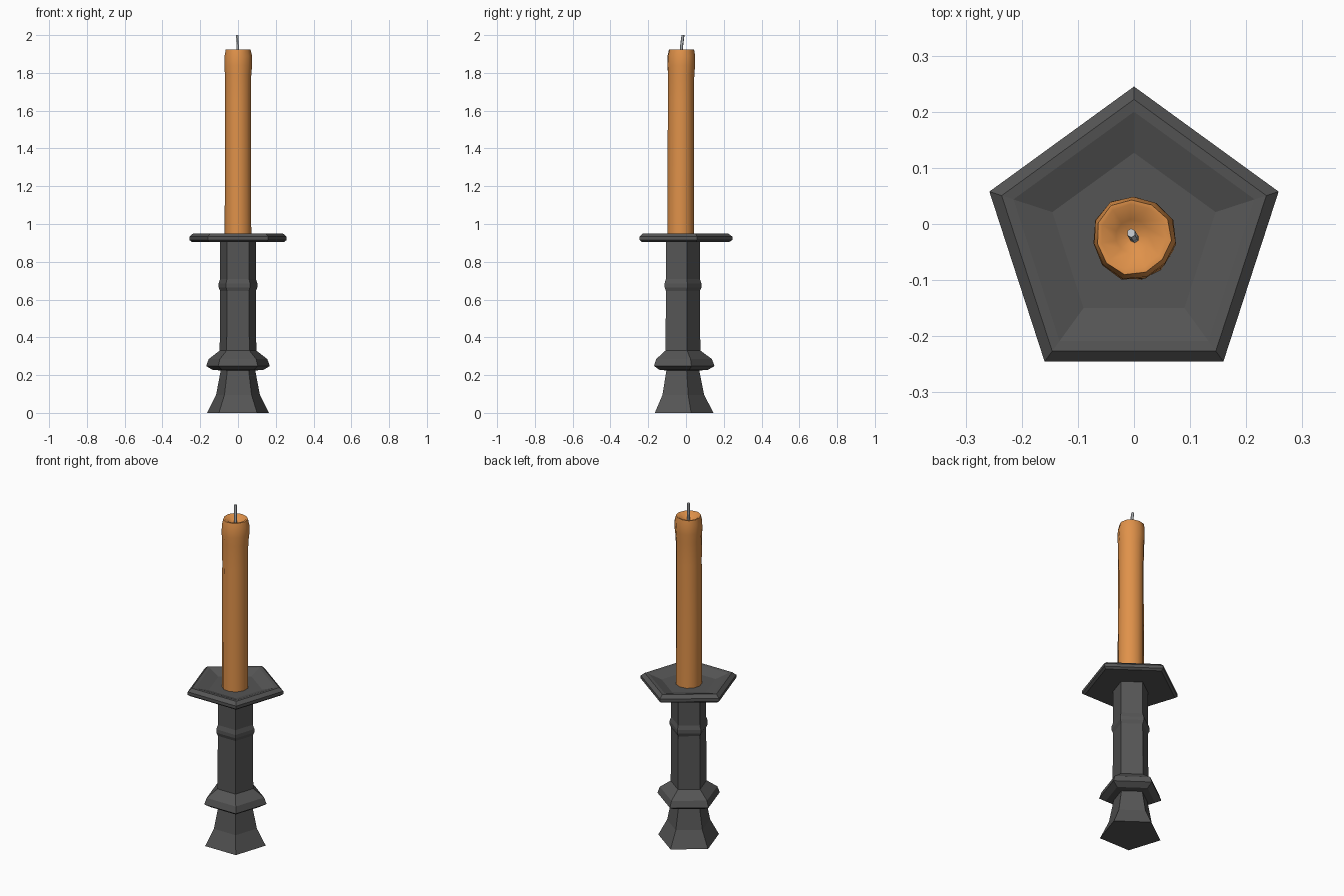
import bpy, bmesh, math
from mathutils import Vector

if "Cube" in bpy.data.objects:
    bpy.data.objects.remove(bpy.data.objects["Cube"])

CY = -0.026  # axis of the pentagonal stand


def material(name, rgb):
    m = bpy.data.materials.new(name)
    m.diffuse_color = (*rgb, 1)
    m.use_nodes = True
    m.node_tree.nodes["Principled BSDF"].inputs["Base Color"].default_value = m.diffuse_color
    return m


iron = material("dark iron", (0.09, 0.09, 0.09))
wax = material("orange wax", (0.74, 0.285, 0.068))
string = material("pale wick", (0.62, 0.65, 0.68))


def loft(name, rings, mat):
    """Skin equal-length rings of points and cap both ends."""
    bm = bmesh.new()
    loops = [[bm.verts.new(p) for p in r] for r in rings]
    n = len(loops[0])
    for a, b in zip(loops, loops[1:]):
        for i in range(n):
            j = (i + 1) % n
            bm.faces.new((a[i], a[j], b[j], b[i]))
    bm.faces.new(loops[0][::-1])
    bm.faces.new(loops[-1])
    bmesh.ops.recalc_face_normals(bm, faces=bm.faces)
    me = bpy.data.meshes.new(name)
    bm.to_mesh(me)
    bm.free()
    me.materials.append(mat)
    ob = bpy.data.objects.new(name, me)
    bpy.context.collection.objects.link(ob)
    return ob


def ring(r, z, n, x=0.0, y=CY, start=math.pi / 2, wobble=0.0, phase=0.0):
    pts = []
    for i in range(n):
        a = start + math.tau * i / n
        q = r * (1 + wobble * math.sin(3 * a + phase))
        pts.append(Vector((x + q * math.cos(a), y + q * math.sin(a), z)))
    return pts


# Five-sided stand: foot, collar, stem with a small band
stem = [(0.172, 0), (0.122, 0.095), (0.096, 0.225), (0.14, 0.227),
        (0.177, 0.248), (0.163, 0.285), (0.102, 0.33), (0.099, 0.645),
        (0.108, 0.665), (0.108, 0.685), (0.099, 0.71), (0.099, 0.91)]
loft("candlestick_stem", [ring(r, z, 5) for r, z in stem], iron)

# Five-sided drip tray with a sunken floor
tray = [(0.256, 0.905), (0.271, 0.915), (0.271, 0.933), (0.248, 0.951),
        (0.226, 0.949), (0.153, 0.925)]
loft("drip_tray", [ring(r, z, 5) for r, z in tray], iron)

# Slightly uneven candle with a swollen rim and hollowed top
# radius, z, x offset, y offset, wobble
body = [(0.072, 0.922, 0.001, -0.028, 0.01), (0.071, 1.30, 0.0, -0.028, 0.02),
        (0.070, 1.65, 0.0, -0.027, 0.02), (0.071, 1.79, 0.0, -0.026, 0.02),
        (0.075, 1.84, 0.0, -0.025, 0.03), (0.074, 1.89, 0.0, -0.024, 0.03),
        (0.067, 1.923, -0.001, -0.023, 0.03), (0.058, 1.923, -0.002, -0.022, 0.02),
        (0.030, 1.900, -0.003, -0.022, 0.0), (0.004, 1.890, -0.004, -0.024, 0.0)]
candle = loft("candle", [ring(r, z, 11, x, y, 0.3 + 0.03 * k, w, 0.8)
                         for k, (r, z, x, y, w) in enumerate(body)], wax)
bpy.context.view_layer.objects.active = candle
candle.select_set(True)
bpy.ops.object.shade_smooth_by_angle(angle=math.radians(50))

# Leaning wick
loft("wick", [ring(0.008, 1.885, 6, 0.001, -0.026),
              ring(0.008, 1.945, 6, -0.001, -0.023),
              ring(0.008, 2.0, 6, -0.005, -0.016)], string)
